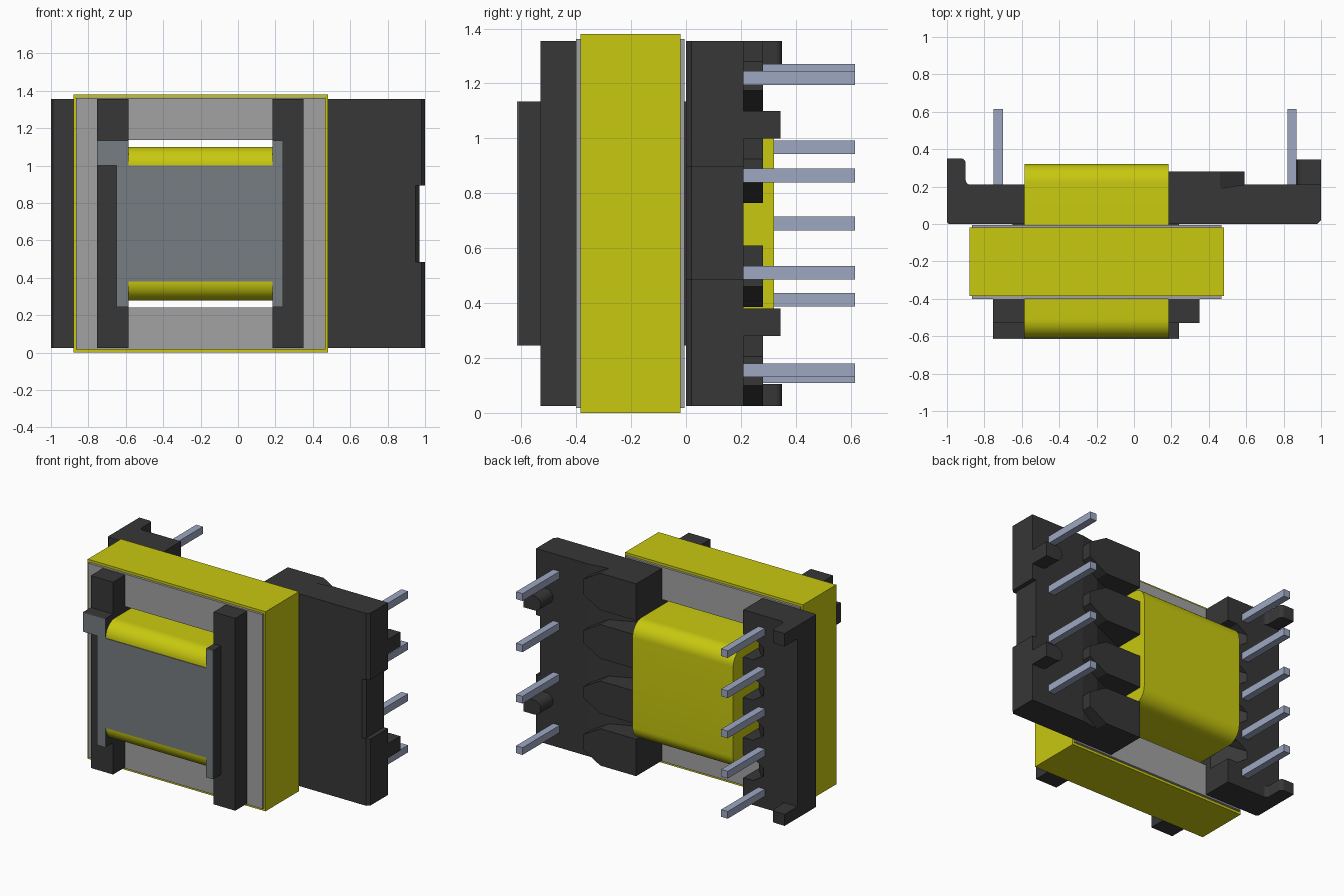
import bpy, bmesh, math

if "Cube" in bpy.data.objects:
    bpy.data.objects.remove(bpy.data.objects["Cube"], do_unlink=True)


def material(name, rgb):
    m = bpy.data.materials.new(name)
    m.use_nodes = True
    col = (*rgb, 1.0)
    m.diffuse_color = col
    bsdf = m.node_tree.nodes["Principled BSDF"]
    bsdf.inputs["Base Color"].default_value = col
    bsdf.inputs["Roughness"].default_value = 0.6
    return m


YELLOW = material("yellow tape", (0.58, 0.58, 0.005))
BLACK = material("black plastic", (0.038, 0.038, 0.038))
GREY = material("grey ferrite", (0.36, 0.36, 0.36))
SLATE = material("slate label", (0.18, 0.205, 0.22))
METAL = material("tinned metal", (0.34, 0.39, 0.54))


def place(u, v, w, axis):
    return {"x": (w, u, v), "y": (u, w, v), "z": (u, v, w)}[axis]


def prism(bm, pts, a, b, axis):
    """Extrude a 2D outline from a to b along an axis."""
    lo = [bm.verts.new(place(u, v, a, axis)) for u, v in pts]
    hi = [bm.verts.new(place(u, v, b, axis)) for u, v in pts]
    bm.faces.new(lo)
    bm.faces.new(hi)
    for i in range(len(pts)):
        j = (i + 1) % len(pts)
        bm.faces.new((lo[i], lo[j], hi[j], hi[i]))


def box(bm, x0, x1, y0, y1, z0, z1):
    prism(bm, [(x0, y0), (x1, y0), (x1, y1), (x0, y1)], z0, z1, "z")


def ring(bm, outer, inner, y0, y1):
    """Rectangular frame; outer and inner are (x0, x1, z0, z1)."""
    loops = []
    for x0, x1, z0, z1 in (outer, inner):
        for y in (y0, y1):
            loops.append([bm.verts.new((x, y, z)) for x, z in
                          ((x0, z0), (x1, z0), (x1, z1), (x0, z1))])
    of, ob, nf, nb = loops
    for p, q in ((of, ob), (ob, nb), (nb, nf), (nf, of)):
        for i in range(4):
            j = (i + 1) % 4
            bm.faces.new((p[i], p[j], q[j], q[i]))


def finish(name, bm, mat, smooth=False):
    bmesh.ops.recalc_face_normals(bm, faces=bm.faces[:])
    me = bpy.data.meshes.new(name)
    bm.to_mesh(me)
    bm.free()
    me.materials.append(mat)
    ob = bpy.data.objects.new(name, me)
    bpy.context.collection.objects.link(ob)
    if smooth:
        bpy.ops.object.select_all(action="DESELECT")
        ob.select_set(True)
        bpy.context.view_layer.objects.active = ob
        bpy.ops.object.shade_smooth_by_angle(angle=math.radians(30))
    return ob


def arc(cx, cy, r, a0, a1, n=10):
    return [(cx + r * math.cos(math.radians(a0 + (a1 - a0) * i / n)),
             cy + r * math.sin(math.radians(a0 + (a1 - a0) * i / n)))
            for i in range(n + 1)]


Z0, Z1 = 0.025, 1.355          # bobbin height range
WX0, WX1 = -0.585, 0.185       # winding width range
LEFT_PINS = [1.22 - 0.355 * i for i in range(4)]
RIGHT_PINS = [1.246 - 0.278 * i for i in range(5)]

# Ferrite core with its window and the hidden centre leg
bm = bmesh.new()
ring(bm, (-0.867, 0.467, 0.018, 1.362), (-0.65, 0.24, 0.242, 1.138), -0.40, -0.005)
box(bm, -0.66, 0.25, -0.39, -0.015, 0.49, 0.89)
finish("ferrite_core", bm, GREY)

# Tape band around the core
bm = bmesh.new()
ring(bm, (-0.88, 0.48, 0.0, 1.38), (-0.866, 0.466, 0.017, 1.363), -0.385, -0.02)
finish("core_tape_band", bm, YELLOW)

# Winding with rounded corners
R = 0.1
outline = (arc(0.32 - R, 1.10 - R, R, 0, 90) + arc(-0.61 + R, 1.10 - R, R, 90, 180)
           + arc(-0.61 + R, 0.28 + R, R, 180, 270) + arc(0.32 - R, 0.28 + R, R, 270, 360))
bm = bmesh.new()
prism(bm, outline, WX0, WX1, "x")
finish("winding", bm, YELLOW, True)

# Bobbin cheeks either side of the winding, with a tab at the upper right
bm = bmesh.new()
box(bm, -0.65, WX0, -0.61, 0.0, 0.245, 1.135)
box(bm, WX1, 0.24, -0.61, 0.0, 0.245, 1.135)
box(bm, -0.755, -0.65, -0.61, -0.53, 1.0, 1.135)
finish("bobbin_cheeks", bm, BLACK)

# Front posts of the bobbin
bm = bmesh.new()
box(bm, -0.755, WX0, -0.53, -0.40, Z0, Z1)
box(bm, WX1, 0.35, -0.53, -0.40, Z0, Z1)
finish("front_posts", bm, BLACK)

# Thin slate facing on the front of the winding, cheeks and tab
bm = bmesh.new()
box(bm, WX0, WX1, -0.615, -0.609, 0.38, 1.0)
box(bm, -0.65, WX0, -0.615, -0.609, 0.245, 1.135)
box(bm, WX1, 0.24, -0.615, -0.609, 0.245, 1.135)
box(bm, -0.755, -0.65, -0.615, -0.609, 1.0, 1.135)
finish("front_facing", bm, SLATE)


# Wide left flange: ramped floor near the winding, shallow notch in its end
def left_outline(end):
    c = 0.02
    return [(WX1, 0.0), (end - c, 0.0), (end, c), (end, 0.21),
            (0.59, 0.21), (0.46, 0.19), (WX1, 0.07)]


bm = bmesh.new()
for lo, hi, end in ((Z0, 0.485, 1.0), (0.485, 0.895, 0.97), (0.895, Z1, 1.0)):
    prism(bm, left_outline(end), lo, hi, "z")
finish("left_flange", bm, BLACK)

# Pointed wire guides on the left flange
bm = bmesh.new()
for lo, hi in ((Z0, 0.28), (0.385, 0.61), (0.765, 1.0), (1.10, Z1)):
    prism(bm, [(WX1, lo), (0.46, lo), (0.59, lo + 0.075),
               (0.59, hi - 0.075), (0.46, hi), (WX1, hi)], 0.05, 0.28, "y")
finish("left_wire_guides", bm, BLACK)

# Half-round standoffs on the left flange
bm = bmesh.new()
for zc in (1.05, 0.33):
    prism(bm, [(1.0, zc + 0.05)] + arc(0.92, zc, 0.05, 90, 270) + [(1.0, zc - 0.05)],
          0.19, 0.345, "y")
finish("left_standoffs", bm, BLACK, True)

# Right flange with a ramped floor near the winding
bm = bmesh.new()
prism(bm, [(-1.0, 0.01), (-0.99, 0.0), (WX0, 0.0), (WX0, 0.04),
           (-0.74, 0.21), (-1.0, 0.21)], Z0, Z1, "z")
finish("right_flange", bm, BLACK)

# Tapered wire guides under the right pins
bm = bmesh.new()
for zc in RIGHT_PINS:
    lo, hi = zc - 0.06, zc + 0.06
    if zc == RIGHT_PINS[0]:
        hi = Z1
    if zc == RIGHT_PINS[-1]:
        lo = Z0
    prism(bm, [(WX0, lo), (WX0, hi), (-0.66, hi), (-0.77, min(hi + 0.07, Z1)),
               (-0.77, max(lo - 0.07, Z0)), (-0.66, lo)], 0.01, 0.21, "y")
finish("right_wire_guides", bm, BLACK)

# Corner feet of the right flange, filleted at the base and rounded on top
bm = bmesh.new()
foot = ([(-1.0, 0.19), (-0.87, 0.19), (-0.87, 0.21)] + arc(-0.875, 0.235, 0.025, 270, 180, 5)
        + arc(-0.925, 0.325, 0.025, 0, 90, 5) + [(-1.0, 0.35)])
for lo, hi in ((Z0, 0.105), (1.265, Z1)):
    prism(bm, foot, lo, hi, "z")
finish("right_feet", bm, BLACK, True)

# Square pins
for name, xc, heights in (("left_pins", 0.845, LEFT_PINS), ("right_pins", -0.725, RIGHT_PINS)):
    bm = bmesh.new()
    for zc in heights:
        box(bm, xc - 0.025, xc + 0.025, 0.18, 0.615, zc - 0.025, zc + 0.025)
    finish(name, bm, METAL)
